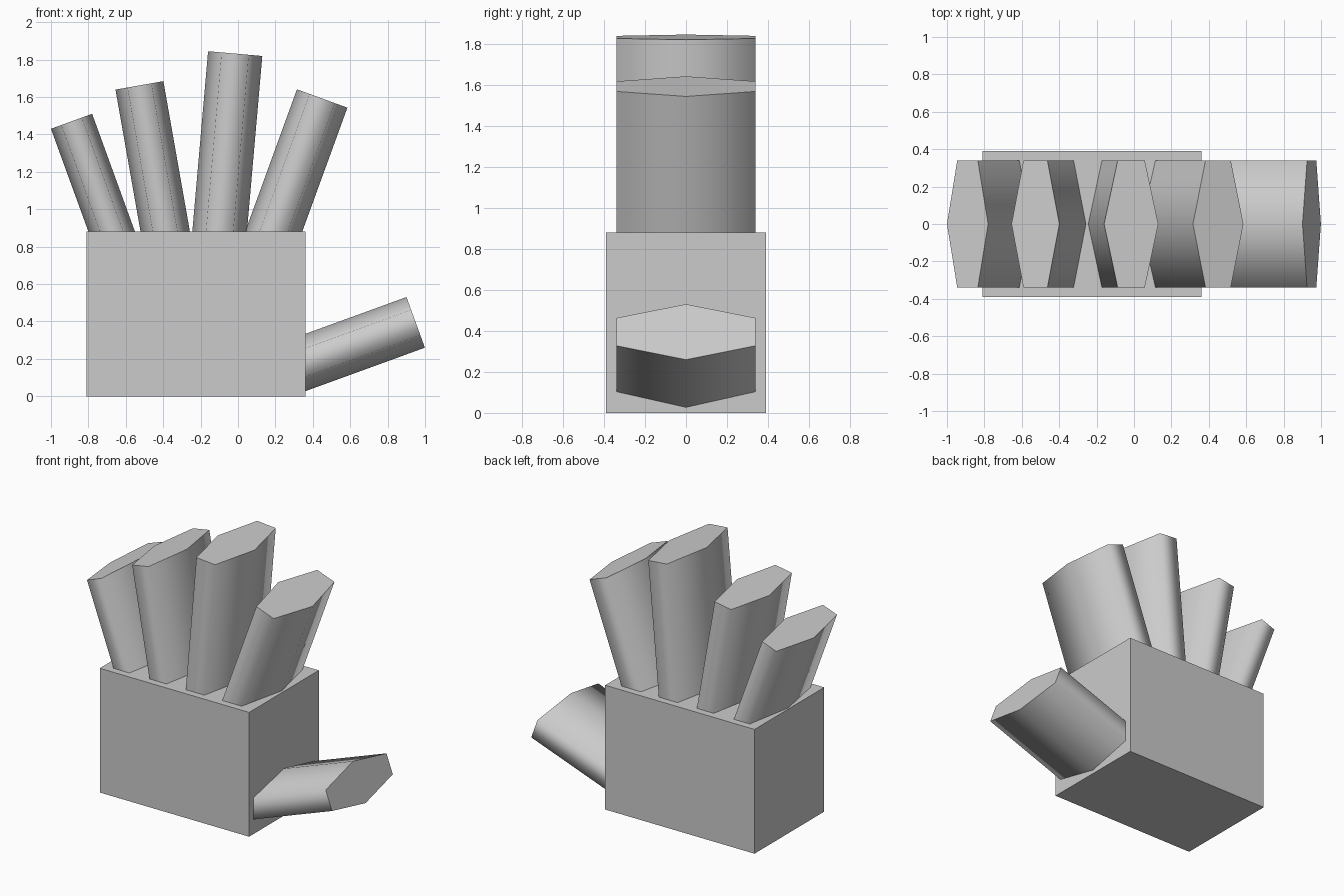
import bpy
import math
from mathutils import Matrix, Vector

cube = bpy.data.objects.get("Cube")
if cube:
    bpy.data.objects.remove(cube, do_unlink=True)

# Single plain grey
grey = bpy.data.materials.new("light_grey")
grey.use_nodes = True
colour = (0.6, 0.6, 0.6, 1)
grey.diffuse_color = colour
grey.node_tree.nodes["Principled BSDF"].inputs["Base Color"].default_value = colour

DEPTH = 0.34  # half depth of every digit


def digit(name, tip, width, lean, length):
    """Flattened hexagonal prism ending at tip (x, z), leaning toward +x by lean degrees."""
    bpy.ops.mesh.primitive_cylinder_add(vertices=6, radius=1, depth=1)
    ob = bpy.context.object
    ob.name = name
    rot = Matrix.Rotation(math.radians(lean), 4, 'Y')
    scale = Matrix.Diagonal((width / 2, DEPTH / math.cos(math.pi / 6), length, 1))
    # corners point along the width, tip cap sits at the origin
    turn = Matrix.Translation((0, 0, -0.5)) @ Matrix.Rotation(math.pi / 2, 4, 'Z')
    place = Matrix.Translation(Vector((tip[0], 0, tip[1])))
    ob.data.transform(place @ rot @ scale @ turn)
    ob.data.materials.append(grey)
    # rounded shading around the sides, crisp end caps
    bpy.ops.object.shade_smooth_by_angle(angle=math.radians(85))


# Palm block
bpy.ops.mesh.primitive_cube_add(size=1, location=(-0.225, 0, 0.44))
palm = bpy.context.object
palm.name = "palm"
palm.scale = (1.17, 0.78, 0.88)
palm.data.materials.append(grey)

# Four fingers fanned out of the top, and the thumb from the left side
digit("little_finger", (-0.89, 1.47), 0.234, -20, 0.75)
digit("ring_finger", (-0.527, 1.662), 0.26, -10, 0.9)
digit("middle_finger", (-0.015, 1.832), 0.291, 5, 1.05)
digit("index_finger", (0.45, 1.592), 0.287, 20, 0.87)
digit("thumb", (0.95, 0.395), 0.288, 70, 0.76)
